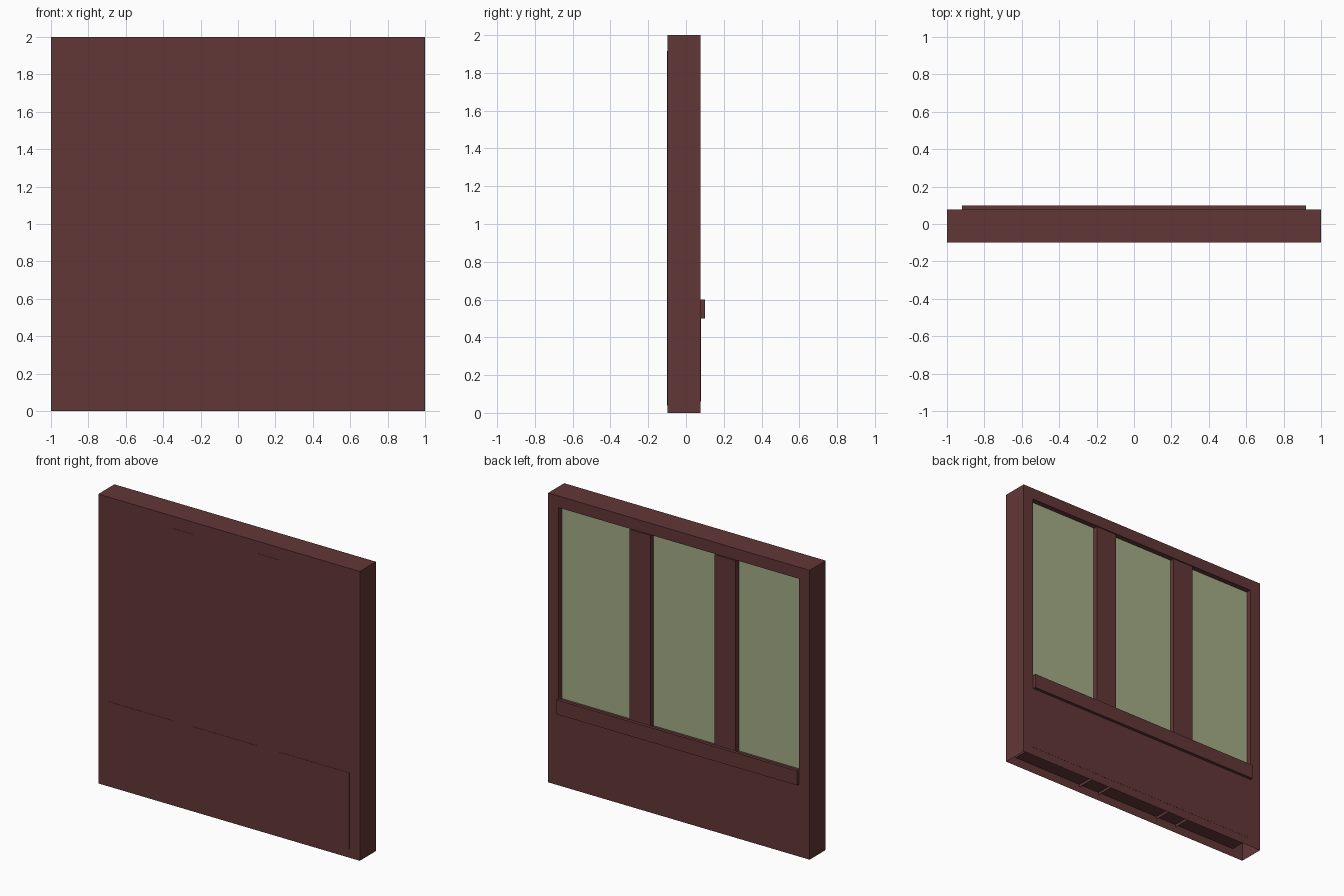
import bpy
import bmesh

if "Cube" in bpy.data.objects:
    bpy.data.objects.remove(bpy.data.objects["Cube"])


def material(name, rgb):
    mat = bpy.data.materials.new(name)
    mat.use_nodes = True
    color = (*rgb, 1)
    mat.diffuse_color = color
    mat.node_tree.nodes["Principled BSDF"].inputs["Base Color"].default_value = color
    return mat


maroon = material("maroon_paint", (0.124, 0.038, 0.038))
green = material("pale_green_glass", (0.366, 0.423, 0.238))


def box(name, x, y, z, mat, skip=(), inward=False):
    """Box between (min, max) pairs; skip drops sides such as '-z'."""
    bm = bmesh.new()
    bmesh.ops.create_cube(bm, size=1)
    for v in bm.verts:
        v.co = [lo + (c + 0.5) * (hi - lo) for c, (lo, hi) in zip(v.co, (x, y, z))]
    bm.normal_update()
    doomed = []
    for f in bm.faces:
        axis = max(range(3), key=lambda i: abs(f.normal[i]))
        side = ("-" if f.normal[axis] < 0 else "+") + "xyz"[axis]
        if side in skip:
            doomed.append(f)
    bmesh.ops.delete(bm, geom=doomed, context="FACES")
    if inward:
        bmesh.ops.reverse_faces(bm, faces=bm.faces[:])
    mesh = bpy.data.meshes.new(name)
    bm.to_mesh(mesh)
    bm.free()
    mesh.materials.append(mat)
    obj = bpy.data.objects.new(name, mesh)
    bpy.context.collection.objects.link(obj)
    return obj


FRONT, BACK = -0.098, 0.078   # wall planes
EDGE = 0.92                   # half width of the opening
SILL, HEAD = 0.587, 1.92      # opening height range
GLASS = 0.042
ONLY_BACK = ("-x", "+x", "-y", "-z", "+z")
mullions = [(-0.433, -0.272), (0.218, 0.379)]

# Hollow outer shell, open below
box("wall_shell", (-1, 1), (FRONT, BACK), (0, 2), maroon, ("-z", "+y"))

# Back face surrounding the window opening
for name, x, z in (
    ("back_right_border", (-1, -EDGE), (0, 2)),
    ("back_left_border", (EDGE, 1), (0, 2)),
    ("back_header", (-EDGE, EDGE), (HEAD, 2)),
    ("back_apron", (-EDGE, EDGE), (0, SILL)),
):
    box(name, x, (FRONT, BACK), z, maroon, ONLY_BACK)

# Reveals lining the opening
box("window_reveal", (-EDGE, EDGE), (GLASS, BACK), (SILL, HEAD), maroon,
    ("-y", "+y"), inward=True)

# Lower panel, barely proud of both wall faces
box("lower_panel", (-EDGE, EDGE), (-0.1, BACK + 0.001), (0.06, SILL), maroon)

# Upright mullions, open at the foot
for i, x in enumerate(mullions):
    box(f"mullion_{i + 1}", x, (-0.1, BACK - 0.001), (0.04, 1.915), maroon, ("-z",))

# Window sill on the back
box("window_sill", (-EDGE, EDGE), (BACK, 0.1), (0.5, 0.6), maroon)

# Glass panes between the mullions
stops = [-EDGE, *mullions[0], *mullions[1], EDGE]
for i in range(3):
    box(f"window_pane_{i + 1}", (stops[2 * i], stops[2 * i + 1]),
        (GLASS - 0.005, GLASS), (SILL, HEAD), green)
